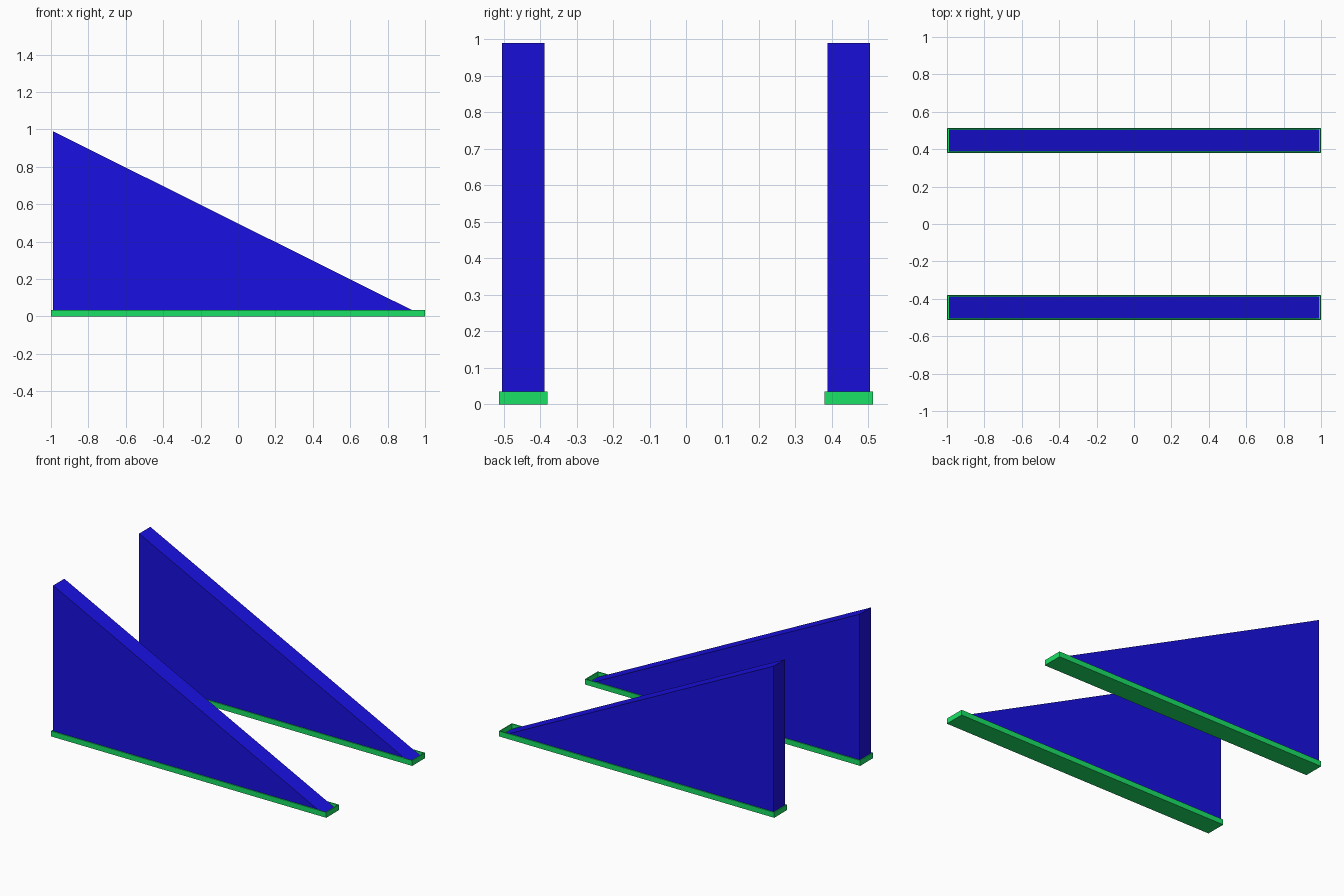
import bpy, bmesh

if "Cube" in bpy.data.objects:
    bpy.data.objects.remove(bpy.data.objects["Cube"])

def material(name, color):
    m = bpy.data.materials.new(name)
    m.diffuse_color = color
    m.use_nodes = True
    m.node_tree.nodes["Principled BSDF"].inputs["Base Color"].default_value = m.diffuse_color
    return m

BLUE = material("blue", (0.01, 0.005, 0.75, 1))
GREEN = material("green", (0.01, 0.75, 0.13, 1))
Y_MID, TRAY_HALF, WALL_HALF = 0.446, 0.067, 0.058

def finish(name, bm, mat):
    bmesh.ops.recalc_face_normals(bm, faces=bm.faces)
    me = bpy.data.meshes.new(name)
    bm.to_mesh(me)
    bm.free()
    me.materials.append(mat)
    ob = bpy.data.objects.new(name, me)
    bpy.context.collection.objects.link(ob)

def extruded(profile, y, half):
    """Extrude an x/z profile along y, centred on y."""
    bm = bmesh.new()
    face = bm.faces.new([bm.verts.new((x, y - half, z)) for x, z in profile])
    ext = bmesh.ops.extrude_face_region(bm, geom=[face])
    verts = [v for v in ext["geom"] if isinstance(v, bmesh.types.BMVert)]
    bmesh.ops.translate(bm, verts=verts, vec=(0, 2 * half, 0))
    bmesh.ops.recalc_face_normals(bm, faces=bm.faces)
    return bm

for side, y in (("front", -Y_MID), ("back", Y_MID)):
    # Sloping side wall
    wall = extruded([(-0.99, 0.004), (0.99, 0.004), (-0.99, 0.99)], y, WALL_HALF)
    finish(side + "_wedge_wall", wall, BLUE)

    # Shallow tray: thin rim around the foot of the wall
    tray = extruded([(-1, 0), (1, 0), (1, 0.035), (-1, 0.035)], y, TRAY_HALF)
    top = max(tray.faces, key=lambda f: f.calc_center_median().z)
    bmesh.ops.inset_region(tray, faces=[top], thickness=0.009)
    ext = bmesh.ops.extrude_face_region(tray, geom=[top])
    verts = [v for v in ext["geom"] if isinstance(v, bmesh.types.BMVert)]
    bmesh.ops.translate(tray, verts=verts, vec=(0, 0, -0.032))
    if top.is_valid:
        bmesh.ops.delete(tray, geom=[top], context="FACES_ONLY")
    finish(side + "_base_tray", tray, GREEN)
